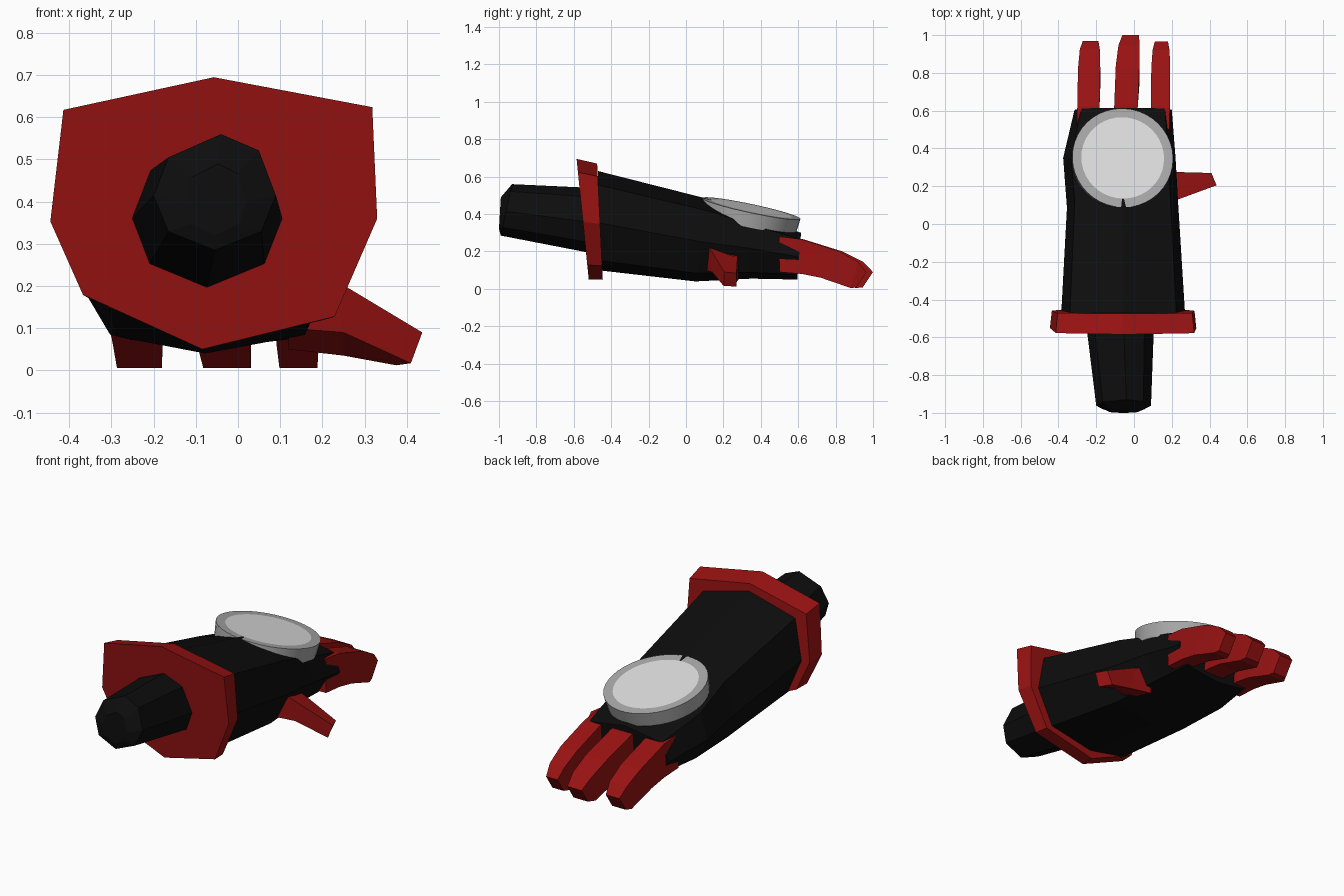
import bpy
import bmesh
from math import radians
from mathutils import Matrix

default_cube = bpy.data.objects.get("Cube")
if default_cube:
    bpy.data.objects.remove(default_cube, do_unlink=True)


def make_material(name, red, green, blue):
    material = bpy.data.materials.new(name)
    material.use_nodes = True
    colour = (red, green, blue, 1)
    material.diffuse_color = colour
    material.node_tree.nodes["Principled BSDF"].inputs["Base Color"].default_value = colour
    return material


RED = make_material("red", 0.32, 0.006, 0.006)
BLACK = make_material("black", 0.004, 0.004, 0.004)
SILVER = make_material("silver", 0.4, 0.4, 0.4)
WHITE = make_material("white", 0.75, 0.75, 0.75)


def add_object(name, bm, *materials):
    bmesh.ops.recalc_face_normals(bm, faces=bm.faces)
    mesh = bpy.data.meshes.new(name)
    bm.to_mesh(mesh)
    bm.free()
    for material in materials:
        mesh.materials.append(material)
    obj = bpy.data.objects.new(name, mesh)
    bpy.context.collection.objects.link(obj)
    return obj


def loft(name, rings, material):
    """Skin a closed solid through rings that have equal point counts."""
    bm = bmesh.new()
    loops = [[bm.verts.new(point) for point in ring] for ring in rings]
    for first, second in zip(loops, loops[1:]):
        count = len(first)
        for i in range(count):
            j = (i + 1) % count
            bm.faces.new((first[i], first[j], second[j], second[i]))
    bm.faces.new(loops[0])
    bm.faces.new(loops[-1])
    return add_object(name, bm, material)


def fit(profile, left, right, bottom, top, y_bottom, y_top):
    """Stretch a unit profile to the bounds, leaning from y_bottom to y_top."""
    return [(left + u * (right - left),
             y_bottom + v * (y_top - y_bottom),
             bottom + v * (top - bottom)) for u, v in profile]


# Unit cross-sections, starting at the top ridge
cuff_profile = [(.5, 1), (.985, .89), (1, .48), (.87, .12),
                (.465, 0), (.1, .2), (0, .47), (.04, .88)]
hand_profile = [(.5, 1), (.93, .86), (1, .48), (.87, .1),
                (.47, 0), (.12, .09), (0, .45), (.07, .86)]
arm_profile = [(.55, 1), (.86, .86), (1, .47), (.88, .16),
               (.5, 0), (.12, .16), (0, .47), (.12, .8)]

# Forearm stub with a blunt end
loft("forearm", [
    fit(arm_profile, -.13, .02, .32, .49, -1, -.99),
    fit(arm_profile, -.2, .09, .285, .56, -.99, -.93),
    fit(arm_profile, -.257, .107, .19, .54, -.5, -.5),
], BLACK)

# Flared cuff plate
loft("cuff", [
    fit(cuff_profile, -.445, .33, .05, .695, -.52, -.585),
    fit(cuff_profile, -.435, .32, .05, .67, -.445, -.475),
], RED)

# Palm and back of the hand
loft("hand", [
    fit(hand_profile, -.385, .27, .1, .63, -.47, -.47),
    fit(hand_profile, -.355, .235, .04, .478, .05, .13),
    fit(hand_profile, -.375, .22, .055, .39, .35, .35),
    fit(hand_profile, -.315, .2, .05, .3, .595, .615),
], BLACK)

# Curled fingers: upper y, upper z, lower y, lower z, width factor
finger_path = [(.5, .28, .5, .09, 1), (.62, .265, .62, .08, 1),
               (.82, .2, .72, .06, 1), (.92, .145, .88, .005, .9),
               (.965, .09, .91, .008, .7)]


def add_finger(name, x_base, x_tip, width, reach):
    rings = []
    for i, (y_up, z_up, y_low, z_low, factor) in enumerate(finger_path):
        t = i / (len(finger_path) - 1)
        x = x_base + t * (x_tip - x_base)
        half = width * factor / 2
        shift = t * reach
        rings.append([(x - half, y_up + shift, z_up), (x + half, y_up + shift, z_up),
                      (x + half, y_low + shift, z_low), (x - half, y_low + shift, z_low)])
    loft(name, rings, RED)


add_finger("right_finger", -.245, -.23, .118, .005)
add_finger("middle_finger", -.05, -.018, .125, .035)
add_finger("left_finger", .138, .145, .1, 0)

# Thumb, pointing out and down
loft("thumb", [
    [(.12, .1, .24), (.12, .28, .2), (.12, .28, .05), (.12, .1, .1)],
    [(.22, .125, .22), (.23, .275, .165), (.25, .27, .035), (.25, .14, .09)],
    [(.437, .205, .09), (.41, .27, .085), (.375, .27, .012), (.41, .2, .017)],
], RED)

# Tilted round plate with a pale inset face
plate = bmesh.new()
bmesh.ops.create_cone(plate, cap_ends=True, segments=40,
                      radius1=.26, radius2=.268, depth=.08)
plate.normal_update()
top_face = max(plate.faces, key=lambda face: face.calc_center_median().z)
bmesh.ops.inset_region(plate, faces=[top_face], thickness=.048)
top_face.material_index = 1
tilt = Matrix.Rotation(radians(-12), 4, "X") @ Matrix.Rotation(radians(5), 4, "Y")
bmesh.ops.transform(plate, matrix=Matrix.Translation((-.06, .35, .43)) @ tilt
                    @ Matrix.Translation((0, 0, -.04)), verts=plate.verts)
disc = add_object("hand_disc", plate, SILVER, WHITE)
bpy.context.view_layer.objects.active = disc
disc.select_set(True)
bpy.ops.object.shade_smooth_by_angle(angle=radians(30))
